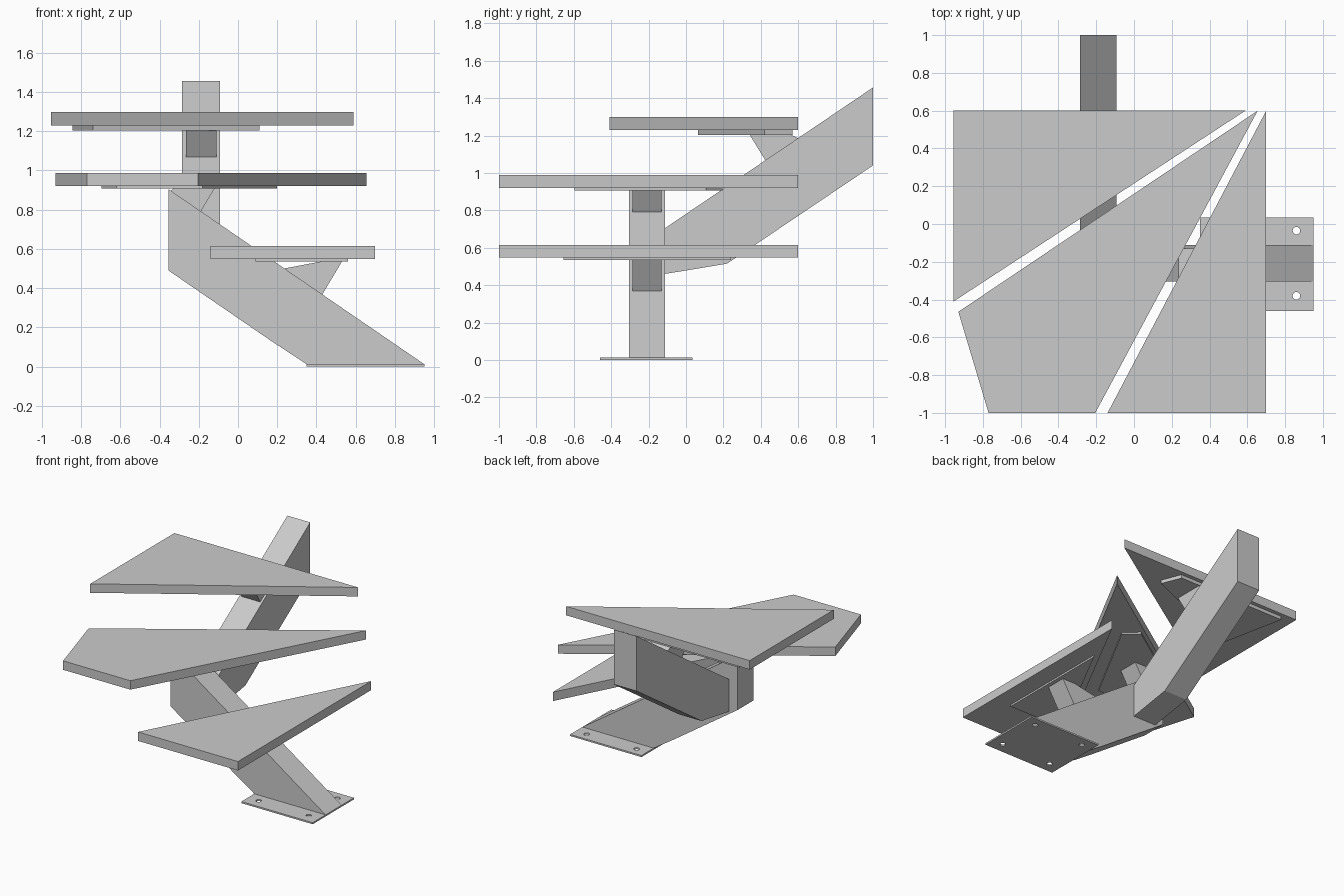
import bpy, bmesh
from mathutils import Vector

if "Cube" in bpy.data.objects:
    bpy.data.objects.remove(bpy.data.objects["Cube"])

# Maps a profile point (a, b) and a depth d to 3D for each extrusion axis
AXES = {
    "X": lambda a, b, d: Vector((d, a, b)),
    "Y": lambda a, b, d: Vector((a, d, b)),
    "Z": lambda a, b, d: Vector((a, b, d)),
}


def prism(name, profile, axis, lo, hi):
    """Extrude a flat profile along an axis from lo to hi."""
    place = AXES[axis]
    bm = bmesh.new()
    face = bm.faces.new([bm.verts.new(place(a, b, lo)) for a, b in profile])
    moved = bmesh.ops.extrude_face_region(bm, geom=[face])["geom"]
    verts = [g for g in moved if isinstance(g, bmesh.types.BMVert)]
    bmesh.ops.translate(bm, verts=verts, vec=place(0, 0, hi - lo))
    if face.is_valid and len(face.link_loops if hasattr(face, "link_loops") else face.loops) and \
            not all(len(e.link_faces) == 2 for e in bm.edges):
        bmesh.ops.holes_fill(bm, edges=bm.edges[:])
    bmesh.ops.recalc_face_normals(bm, faces=bm.faces[:])
    mesh = bpy.data.meshes.new(name)
    bm.to_mesh(mesh)
    bm.free()
    obj = bpy.data.objects.new(name, mesh)
    bpy.context.collection.objects.link(obj)
    return obj


# Floor plate with four bolt holes
base = prism("base_plate", [(0.35, -0.46), (0.95, -0.46), (0.95, 0.035), (0.35, 0.035)], "Z", 0, 0.012)
for x in (0.44, 0.86):
    for y in (-0.38, -0.035):
        bpy.ops.mesh.primitive_cylinder_add(vertices=24, radius=0.02, depth=0.1, location=(x, y, 0))
        cutter = bpy.context.object
        cutter.name = "bolt_hole_cutter"
        cutter.hide_render = True
        mod = base.modifiers.new("bolt_hole", "BOOLEAN")
        mod.operation = "DIFFERENCE"
        mod.solver = "EXACT"
        mod.object = cutter
        bpy.context.view_layer.objects.active = base
        bpy.ops.object.modifier_apply(modifier=mod.name)
        bpy.data.objects.remove(cutter)

# Two sloping box beams meeting at a right-angled turn
prism("lower_beam", [(0.95, 0.012), (-0.355, 0.905), (-0.355, 0.49), (0.17, 0.13), (0.35, 0.012)],
      "Y", -0.305, -0.112)
prism("upper_beam", [(-0.112, 0.705), (-0.112, 0.46), (0.22, 0.515), (1.0, 1.04), (1.0, 1.457)],
      "X", -0.285, -0.093)

# Wedge brackets carrying the treads
prism("lower_bracket", [(0.235, 0.50), (0.43, 0.368), (0.53, 0.535), (0.42, 0.535)], "Y", -0.285, -0.13)
prism("middle_bracket", [(-0.345, 0.895), (-0.19, 0.79), (-0.12, 0.908), (-0.33, 0.908)], "Y", -0.285, -0.13)
prism("upper_bracket", [(0.34, 1.205), (0.425, 1.066), (0.60, 1.185), (0.56, 1.205)], "X", -0.265, -0.11)

# Winder treads, each with a thin mounting plate beneath: name, underside height, tread and plate outlines
STEPS = [
    ("lower", 0.548,
     [(-0.14, -1.0), (0.70, -1.0), (0.70, 0.60)],
     [(0.09, -0.655), (0.56, -0.655), (0.56, 0.24)], 0.013),
    ("middle", 0.92,
     [(0.655, 0.60), (-0.93, -0.465), (-0.77, -1.0), (-0.205, -1.0)],
     [(-0.695, -0.34), (-0.62, -0.595), (-0.18, -0.595), (0.20, 0.107), (0.10, 0.195)], 0.013),
    ("upper", 1.23,
     [(-0.955, 0.60), (0.59, 0.60), (-0.955, -0.41)],
     [(-0.845, 0.57), (-0.74, 0.065), (0.11, 0.42), (0.05, 0.57)], 0.026),
]
for name, z, outline, plate, thick in STEPS:
    prism(name + "_tread", outline, "Z", z, z + 0.068)
    prism(name + "_mounting_plate", plate, "Z", z - thick, z)
